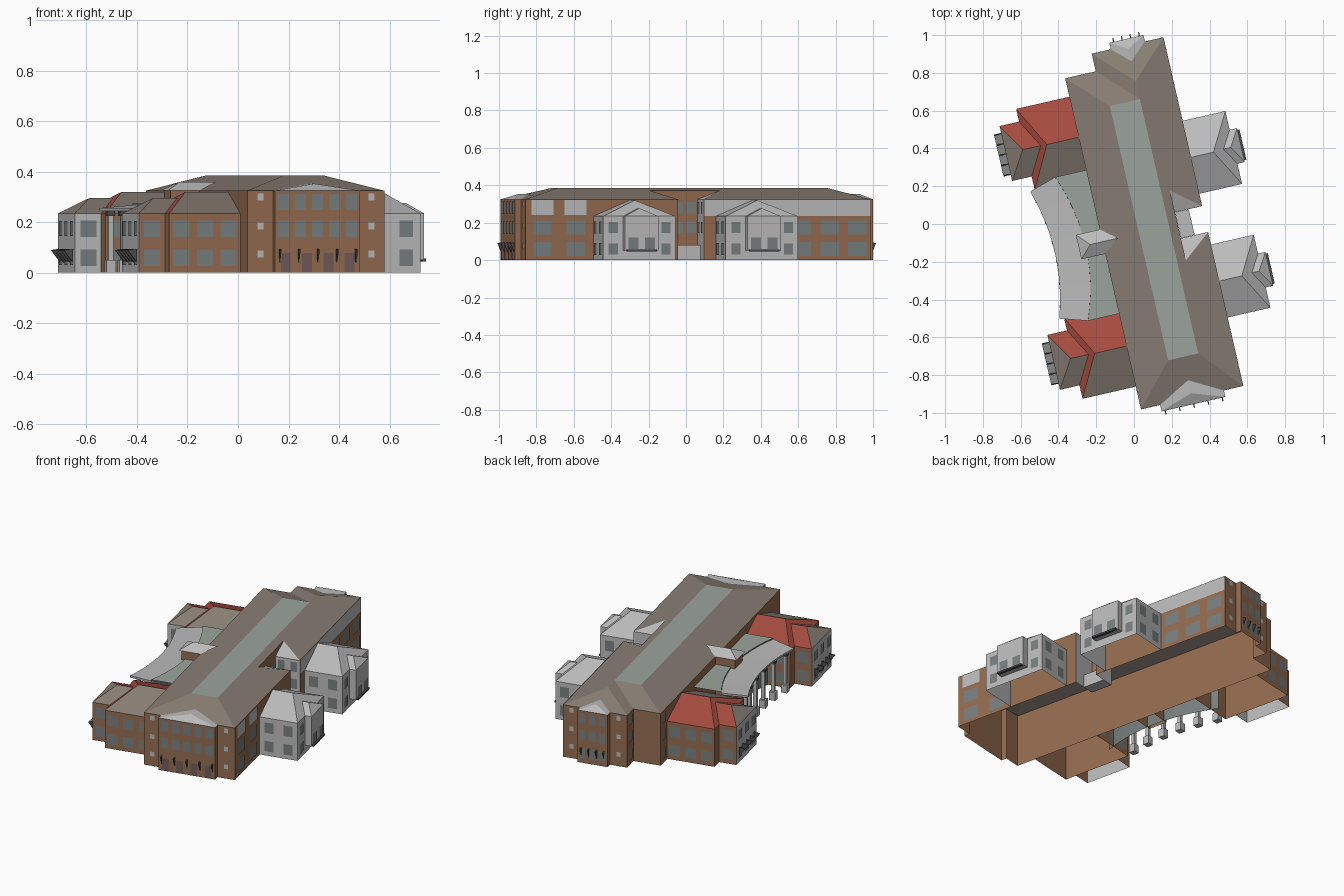
import bpy, bmesh, math
from mathutils import Matrix, Vector

if "Cube" in bpy.data.objects:
    bpy.data.objects.remove(bpy.data.objects["Cube"])

ROT = Matrix.Rotation(math.radians(12.9), 4, 'Z')   # whole building is turned in plan
E, T, W = 0.325, 0.385, 0.235                        # main eaves, main top, wing eaves


def mat(name, col):
    m = bpy.data.materials.new(name)
    m.diffuse_color = (*col, 1)
    m.use_nodes = True
    m.node_tree.nodes["Principled BSDF"].inputs["Base Color"].default_value = m.diffuse_color
    return m


BRICK = mat("brick", (0.30, 0.15, 0.08))
ROOF = mat("roof_tile", (0.25, 0.21, 0.175))
RED = mat("red_tile", (0.38, 0.07, 0.05))
GREEN = mat("flat_roof", (0.33, 0.37, 0.33))
GLASS = mat("glass", (0.19, 0.21, 0.21))
PALE = mat("render", (0.50, 0.50, 0.50))
DARK = mat("metal", (0.07, 0.07, 0.07))
DOOR = mat("door", (0.17, 0.10, 0.10))


def mesh(name, verts, faces, mats):
    """faces share one material, or mats is a list with one per face"""
    if not isinstance(mats, list):
        mats = [mats] * len(faces)
    me = bpy.data.meshes.new(name)
    me.from_pydata([tuple(ROT @ Vector(v)) for v in verts], [], faces)
    slots = list(dict.fromkeys(mats))
    for m in slots:
        me.materials.append(m)
    for p, m in zip(me.polygons, mats):
        p.material_index = slots.index(m)
    bm = bmesh.new()
    bm.from_mesh(me)
    bmesh.ops.recalc_face_normals(bm, faces=bm.faces)
    bm.to_mesh(me)
    bm.free()
    ob = bpy.data.objects.new(name, me)
    bpy.context.collection.objects.link(ob)
    return ob


def walls(name, pts, z1, mats, closed=False, z0=0.0, caps=False):
    n = len(pts)
    verts = [(u, v, z) for z in (z0, z1) for u, v in pts]
    faces = [(i, (i + 1) % n, n + (i + 1) % n, n + i) for i in range(n if closed else n - 1)]
    if caps:
        faces += [tuple(range(n)), tuple(range(n, 2 * n))]
    return mesh(name, verts, faces, mats)


def box(name, u0, u1, v0, v1, z0, z1, m):
    walls(name, [(u0, v0), (u1, v0), (u1, v1), (u0, v1)], z1, m, True, z0, True)


def hip(name, uin, uout, v0, v1, apex, ridge_in, zr, mats, z=W):
    """roof hipped at its outer end; mats = v0 slope, end, v1 slope"""
    vm = (v0 + v1) / 2
    vs = [(uin, v0, z), (uout, v0, z), (uout, v1, z), (uin, v1, z), (apex, vm, zr), (ridge_in, vm, zr)]
    mesh(name, vs, [(0, 1, 4, 5), (1, 2, 4), (2, 3, 5, 4)], mats)


panels = {}


def row(a, b, n, zs, w, h, m=GLASS, kind="windows"):
    """n evenly spaced panels on wall a-b, just outside it (to the right)"""
    a, b = Vector(a), Vector(b)
    d = (b - a).normalized()
    o = Vector((d.y, -d.x)) * 0.003
    vs, fs, _ = panels.setdefault(kind, ([], [], m))
    for i in range(n):
        c = a.lerp(b, (i + 0.5) / n) + o
        p, q = c - d * w / 2, c + d * w / 2
        for z in zs:
            k = len(vs)
            vs += [(p.x, p.y, z - h / 2), (q.x, q.y, z - h / 2), (q.x, q.y, z + h / 2), (p.x, p.y, z + h / 2)]
            fs.append((k, k + 1, k + 2, k + 3))


def brackets(name, a, b, n, depth):
    """triangular awning brackets along wall a-b"""
    a, b = Vector(a), Vector(b)
    d = (b - a).normalized()
    o = Vector((d.y, -d.x)) * depth
    vs, fs = [], []
    for i in range(n):
        c = a.lerp(b, i / (n - 1))
        k = len(vs)
        for s in (-0.003, 0.003):
            p = c + d * s
            vs += [(p.x, p.y, 0.04), (p.x + o.x, p.y + o.y, 0.09), (p.x, p.y, 0.095)]
        fs += [(k, k + 1, k + 2), (k + 3, k + 4, k + 5), (k, k + 1, k + 4, k + 3), (k + 1, k + 2, k + 5, k + 4)]
    mesh(name, vs, fs, DARK)


# Main block: walls with front and rear bays and an east notch
loop = [(-.183, -.965), (-.079, -.965), (-.079, -1), (.267, -1), (.267, -.965), (.373, -.965),
        (.373, -.129), (.225, -.129), (.225, .012), (.373, .012), (.373, .929), (.272, .929),
        (.272, .964), (.087, .964), (.087, .929), (-.017, .929), (-.017, .833), (-.183, .833)]
wm = [BRICK] * len(loop)
wm[6] = wm[8] = PALE
walls("main_walls", loop, E, wm, True)

# Main roof: hipped, flat green strip on top, valley at the rear, cut by the notch
rv = [(-.183, -.965, E), (.373, -.965, E), (.373, -.129, E), (.225, -.25, .371), (.225, .132, .371),
      (.373, .012, E), (.373, .929, E), (-.017, .929, E), (-.017, .833, E), (-.183, .833, E),
      (.015, -.744, T), (.178, -.744, T), (.178, .637, T), (.015, .637, T), (.178, .735, T),
      (.225, -.129, E), (.225, .012, E)]
rf = [(0, 1, 11, 10), (1, 2, 3, 4, 5, 6, 14, 12, 11), (9, 0, 10, 13), (8, 9, 13, 12), (7, 8, 12, 14),
      (6, 7, 14), (10, 11, 12, 13), (2, 15, 3), (5, 4, 16), (15, 16, 4, 3)]
mesh("main_roof", rv, rf, [ROOF] * 6 + [GREEN, PALE, PALE, BRICK])

# Small pale roofs over the front and rear bays
for name, u0, u1, v, inner, ap, back in (("front_bay_roof", -.079, .267, -1, -.965, -.94, -.87),
                                         ("rear_bay_roof", .087, .272, .964, .929, .91, .843)):
    um = (u0 + u1) / 2
    mesh(name, [(u0, inner, E), (u0, v, E), (u1, v, E), (u1, inner, E), (um, ap, .353), (um, back, .353)],
         [(0, 1, 4, 5), (1, 2, 4), (2, 3, 5, 4)], PALE)

# Main block windows, quoin squares and doors
row((-.079, -1), (.267, -1), 5, (.28, .175), .045, .065)
row((-.079, -1), (.267, -1), 4, (.04,), .04, .075, DOOR, "doors")
for seg in (((-.183, -.965), (-.079, -.965)), ((.267, -.965), (.373, -.965)),
            ((.373, .929), (.272, .929)), ((.087, .929), (-.017, .929))):
    row(*seg, 1, (.30, .185, .075), .025, .028, PALE, "quoin_squares")
row((.272, .964), (.087, .964), 3, (.28, .175, .06), .04, .065)
row((-.017, .929), (-.017, .833), 1, (.28, .175, .06), .05, .06)
row((.373, -.965), (.373, -.6), 2, (.175, .06), .10, .075)
row((.373, -.965), (.373, -.6), 2, (.28,), .12, .08, PALE, "upper_panels")
row((.373, .475), (.373, .929), 3, (.175, .06), .10, .075)
row((.373, .014), (.373, .928), 1, (.28,), .91, .09, PALE, "upper_band")
row((.225, -.129), (.225, .012), 2, (.28, .175), .05, .06)
row((.225, .012), (.373, .012), 2, (.28, .175), .04, .06)
row((-.183, .83), (-.183, .735), 1, (.28, .175, .06), .05, .06)
brackets("front_brackets", (-.06, -1), (.25, -1), 5, .02)
brackets("rear_brackets", (.25, .964), (.11, .964), 4, .02)
box("notch_porch", .226, .30, -.128, .011, 0, .08, PALE)

# East wings: pale blocks with hipped roofs and a raised bay window
for i, s in enumerate((0, -.672)):
    n = ("rear", "front")[i] + "_east_"
    a, b, c, d = .079 + s, .189 + s, .373 + s, .475 + s
    walls(n + "walls", [(.373, a), (.605, a), (.605, d), (.373, d)], W, PALE)
    hip(n + "roof", .373, .605, a, d, .495, .373, .32, PALE)
    walls(n + "bay", [(.604, b), (.645, b), (.645, c), (.604, c)], W, PALE, True, .05, True)
    hip(n + "bay_roof", .605, .645, b, c, .59, .55, .277, PALE)
    box(n + "ledge", .640, .656, b + .01, c - .01, .045, .056, DARK)
    row((.373, a), (.605, a), 2, (.175, .06), .055, .065)
    row((.605, d), (.373, d), 2, (.175, .06), .055, .065)
    row((.605, a), (.605, b), 1, (.175, .06), .05, .06)
    row((.605, c), (.605, d), 1, (.175, .06), .05, .06)
    row((.645, b), (.645, c), 2, (.09,), .055, .06)

# West wings: brick blocks with red and brown hipped roofs, end bay and sloping awning
for i, s in enumerate((0, -1.134)):
    n = ("rear", "front")[i] + "_west_"
    a, b, c, d = .293 + s, .366 + s, .664 + s, .733 + s
    walls(n + "walls", [(-.183, d), (-.472, d), (-.472, a), (-.183, a)], W, BRICK)
    hip(n + "roof", -.183, -.472, a, d, -.356, -.183, .32, [ROOF, RED, RED])
    walls(n + "bay", [(-.472, c), (-.578, c), (-.578, b), (-.472, b)], W,
          [BRICK, PALE, BRICK if i else PALE])
    hip(n + "bay_roof", -.472, -.578, b, c, -.486, -.388, .296, [ROOF, ROOF, RED])
    mesh(n + "awning", [(-.578, b + .036, .045), (-.617, b + .036, .09), (-.617, c - .04, .09), (-.578, c - .04, .045)],
         [(0, 1, 2, 3)], PALE)
    brackets(n + "brackets", (-.578, c - .04), (-.578, b + .036), 5, .039)
    row((-.472, a), (-.183, a), 3, (.175, .06), .065, .065)
    row((-.183, d), (-.472, d), 3, (.175, .06), .065, .065)
    row((-.578, b), (-.472, b), 1, (.175, .06), .065, .065)
    row((-.472, c), (-.578, c), 1, (.175, .06), .065, .065)
    row((-.578, c), (-.578, b), 3, (.175, .06), .055, .06)

# West entrance: curved canopy, flat-roofed hall behind it, row of columns
N, VM, HL = 12, -.055, .39


def arc(mid, end, half, z):
    return [(mid + (end - mid) * t * t, VM + half * t, z) for t in (2 * i / N - 1 for i in range(N + 1))]


inner, outer = arc(-.275, -.352, HL, .262), arc(-.442, -.497, .345, .25)
canopy = mesh("curved_canopy", inner + outer,
              [(i, i + 1, N + 2 + i, N + 1 + i) for i in range(N)], PALE)
sol = canopy.modifiers.new("thickness", 'SOLIDIFY')
sol.thickness = .012
sol.offset = 0
hall = [(u, v) for u, v, _ in inner]
walls("hall_walls", hall, .275, GLASS)
mesh("hall_roof", [(u, v, .275) for u, v in hall] + [(-.183, v, .275) for _, v in hall],
     [(i, i + 1, N + 2 + i, N + 1 + i) for i in range(N)], GREEN)
for k in range(6):
    t = -0.86 + k * 0.344
    u, v = -.425 - .052 * t * t, VM + .345 * t
    box("canopy_column", u - .01, u + .01, v - .01, v + .01, 0, .25, PALE)
    box("column_base", u - .019, u + .019, v - .019, v + .019, 0, .05, PALE)
    box("column_head", u - .016, u + .016, v - .016, v + .016, .225, .247, DARK)

# Entrance pavilion rising above the hall
walls("pavilion_walls", [(-.183, .005), (-.30, .005), (-.30, -.115), (-.183, -.115)], E, BRICK)
hip("pavilion_roof", -.183, -.313, -.12, .012, -.25, -.10, .36, PALE, E)

for kind, (vs, fs, m) in panels.items():
    mesh(kind, vs, fs, m)
